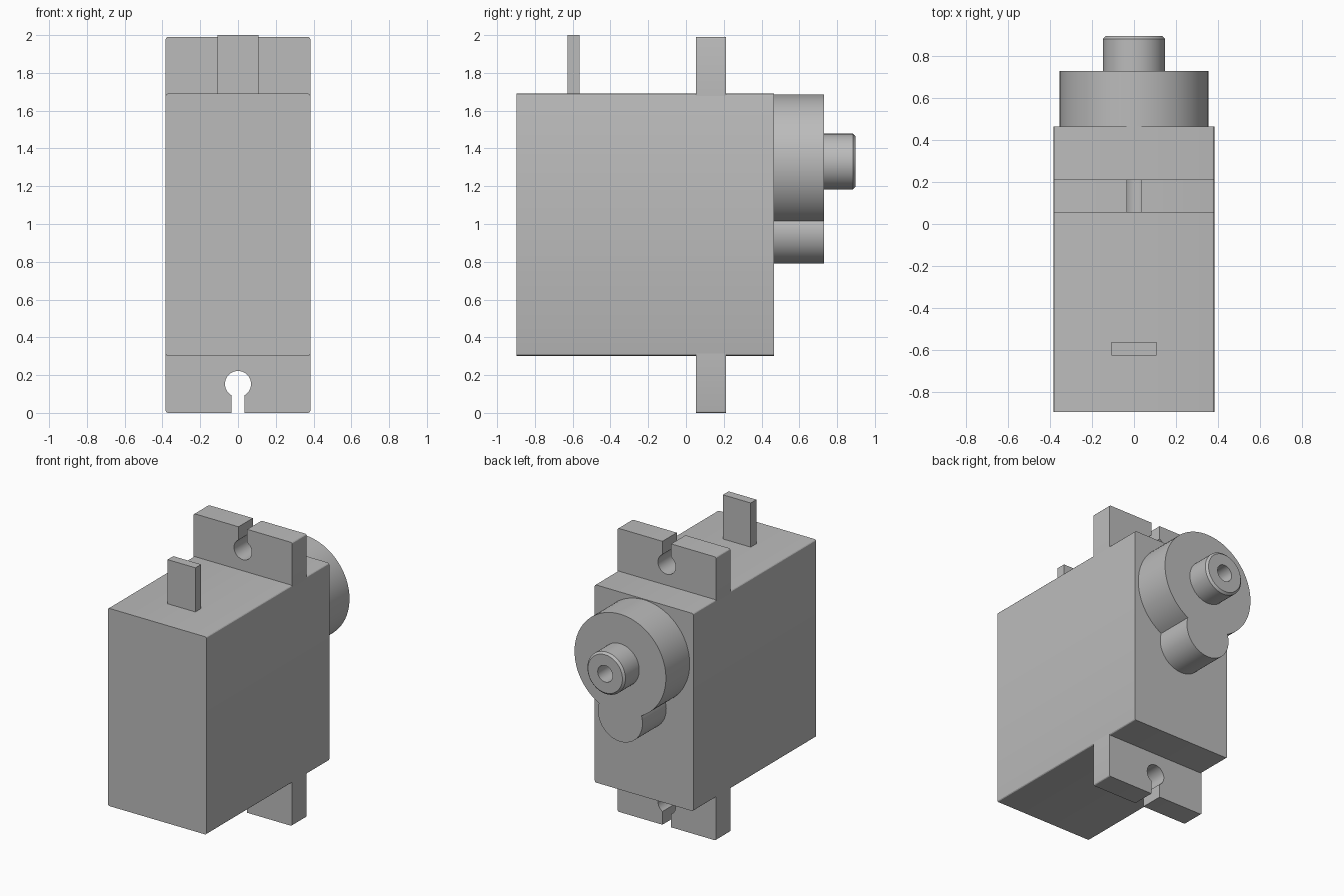
import bpy, bmesh, math
from math import sin, cos, pi

if "Cube" in bpy.data.objects:
    bpy.data.objects.remove(bpy.data.objects["Cube"])

grey = bpy.data.materials.new("plain grey")
grey.diffuse_color = (0.5, 0.5, 0.5, 1)
grey.use_nodes = True
grey.node_tree.nodes["Principled BSDF"].inputs["Base Color"].default_value = grey.diffuse_color


def finish(name, bm):
    bmesh.ops.recalc_face_normals(bm, faces=bm.faces)
    mesh = bpy.data.meshes.new(name)
    bm.to_mesh(mesh)
    bm.free()
    mesh.materials.append(grey)
    ob = bpy.data.objects.new(name, mesh)
    bpy.context.collection.objects.link(ob)
    bpy.ops.object.select_all(action='DESELECT')
    ob.select_set(True)
    bpy.context.view_layer.objects.active = ob
    bpy.ops.object.shade_smooth_by_angle(angle=math.radians(20))
    return ob


def arc(cx, cz, r, a0, a1, n):
    return [(cx + r * cos(a0 + (a1 - a0) * i / n),
             cz + r * sin(a0 + (a1 - a0) * i / n)) for i in range(n + 1)]


def extrude(name, outline, y0, y1):
    """Extrude an (x, z) outline along y."""
    bm = bmesh.new()
    face = bm.faces.new([bm.verts.new((x, y0, z)) for x, z in outline])
    new = bmesh.ops.extrude_face_region(bm, geom=[face], use_keep_orig=True)["geom"]
    verts = [v for v in new if isinstance(v, bmesh.types.BMVert)]
    bmesh.ops.translate(bm, verts=verts, vec=(0, y1 - y0, 0))
    return finish(name, bm)


W, R = 0.383, 0.012             # half width and edge rounding
BOTTOM, TOP, HEIGHT = 0.302, 1.69, 1.99

# Main case with lengthwise edges slightly rounded
case = []
for sx, z, a in ((1, TOP - R, 0), (-1, TOP - R, pi / 2),
                 (-1, BOTTOM + R, pi), (1, BOTTOM + R, 1.5 * pi)):
    case += arc(sx * (W - R), z, R, a, a + pi / 2, 3)
extrude("case", case, -0.897, 0.466)

# Mounting ears with keyhole slots
HOLE_Z, HOLE_R, SLOT = 0.153, 0.069, 0.034
g = math.asin(SLOT / HOLE_R)
ear = [(SLOT, 0)] + arc(W - R, R, R, -pi / 2, 0, 3)
ear += [(W, BOTTOM + R), (-W, BOTTOM + R)]
ear += arc(-W + R, R, R, pi, 1.5 * pi, 3) + [(-SLOT, 0)]
ear += arc(0, HOLE_Z, HOLE_R, 1.5 * pi - g, -pi / 2 + g, 36)
extrude("lower_ear", ear, 0.054, 0.213)
extrude("upper_ear", [(x, HEIGHT - z) for x, z in ear], 0.054, 0.213)

# Cable tab
extrude("cable_tab", [(-0.108, TOP - 0.01), (0.108, TOP - 0.01),
                      (0.108, 2), (-0.108, 2)], -0.627, -0.564)

# Gear housing: large round merged with a small one below
BIG_Z, BIG_R, SMALL_Z, SMALL_R = 1.33, 0.355, 0.963, 0.173
d = BIG_Z - SMALL_Z
h = (BIG_R ** 2 - SMALL_R ** 2 + d * d) / (2 * d)
b = math.acos(h / BIG_R)
s = math.acos((d - h) / SMALL_R)
housing = arc(0, BIG_Z, BIG_R, -pi / 2 + b, 1.5 * pi - b, 72)
housing += arc(0, SMALL_Z, SMALL_R, pi / 2 + s, 2.5 * pi - s, 40)[1:-1]
extrude("gear_housing", housing, 0.466, 0.73)

# Output shaft with chamfered rim and blind bore
bm = bmesh.new()
profile = [(0.148, 0.72), (0.148, 0.883), (0.134, 0.897),
           (0.058, 0.897), (0.058, 0.70), (0.0, 0.70)]
pts = [bm.verts.new((r, y, BIG_Z)) for r, y in profile]
edges = [bm.edges.new(p) for p in zip(pts, pts[1:])]
bmesh.ops.spin(bm, geom=pts + edges, cent=(0, 0, BIG_Z), axis=(0, 1, 0),
               angle=2 * pi, steps=48)
bmesh.ops.remove_doubles(bm, verts=bm.verts, dist=1e-4)
# keep the bore floor in front of the housing face
for v in bm.verts:
    if abs(v.co.y - 0.70) < 1e-3:
        v.co.y = 0.735
finish("output_shaft", bm)
